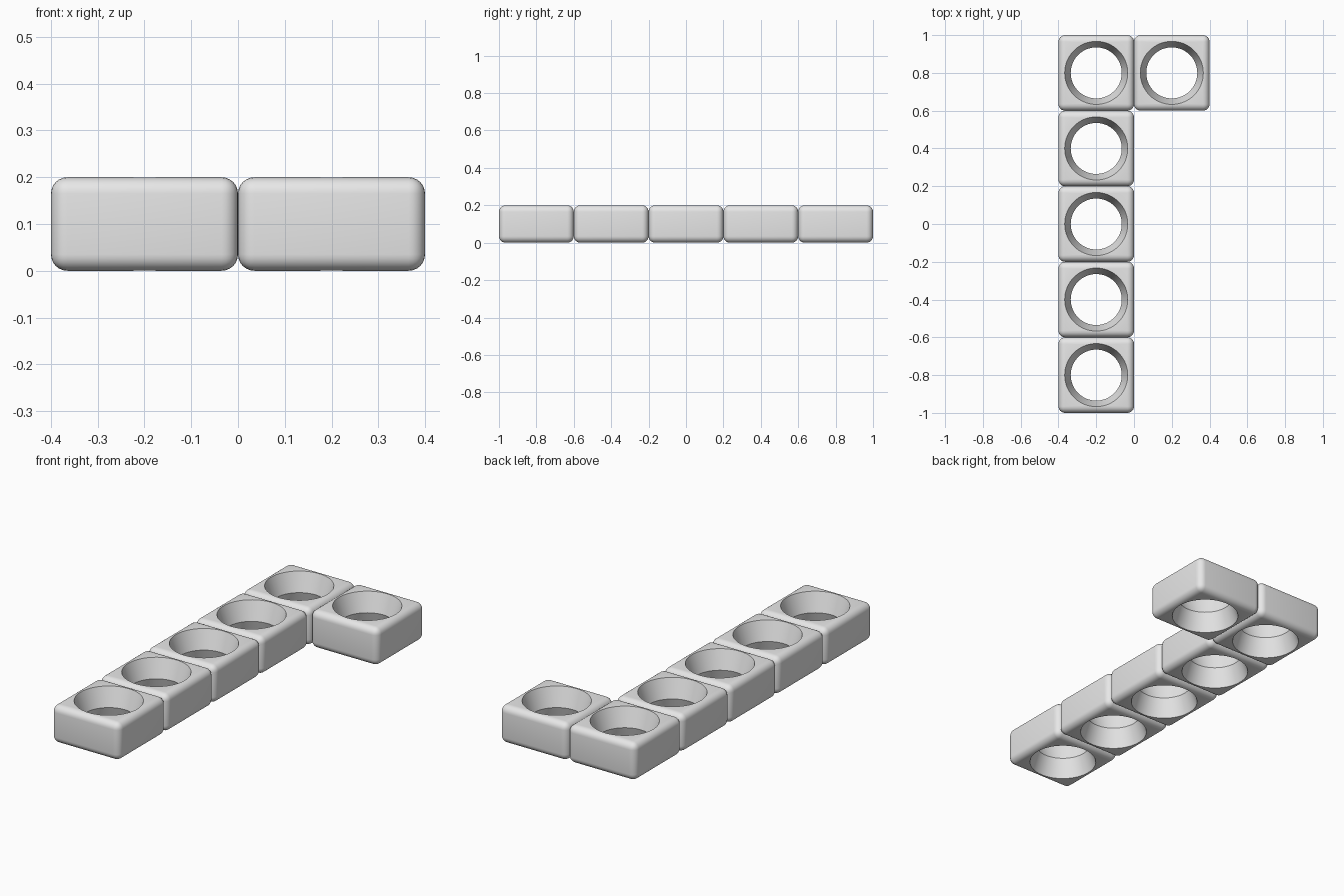
import bpy, bmesh, math

if "Cube" in bpy.data.objects:
    bpy.data.objects.remove(bpy.data.objects["Cube"])

SIZE, HEIGHT = 0.4, 0.2
ROUND = 0.035
RIM, NECK = 0.167, 0.135

# Single grey material
grey = bpy.data.materials.new("plain_grey")
grey.use_nodes = True
colour = (0.8, 0.8, 0.8, 1)
grey.diffuse_color = colour
grey.node_tree.nodes["Principled BSDF"].inputs["Base Color"].default_value = colour


def link(name, bm):
    mesh = bpy.data.meshes.new(name)
    bm.normal_update()
    bm.to_mesh(mesh)
    bm.free()
    obj = bpy.data.objects.new(name, mesh)
    bpy.context.collection.objects.link(obj)
    return obj


def make_cutter():
    """Hourglass: two cones meeting at a narrow waist, overshooting the block."""
    bm = bmesh.new()
    over = 0.02
    wide = NECK + (RIM - NECK) * (HEIGHT / 2 + over) / (HEIGHT / 2)
    steps = 64
    rings = []
    for z, r in ((-over, wide), (HEIGHT / 2, NECK), (HEIGHT + over, wide)):
        angles = [math.tau * i / steps for i in range(steps)]
        rings.append([bm.verts.new((r * math.cos(a), r * math.sin(a), z)) for a in angles])
    for low, high in zip(rings, rings[1:]):
        for i in range(steps):
            j = (i + 1) % steps
            bm.faces.new((low[i], low[j], high[j], high[i]))
    bm.faces.new(rings[0][::-1])
    bm.faces.new(rings[-1])
    return link("hole_cutter", bm)


def make_block():
    """Rounded square block with the waisted hole through it."""
    bm = bmesh.new()
    bmesh.ops.create_cube(bm, size=1)
    bmesh.ops.scale(bm, vec=(SIZE, SIZE, HEIGHT), verts=bm.verts)
    bmesh.ops.translate(bm, vec=(0, 0, HEIGHT / 2), verts=bm.verts)
    bmesh.ops.bevel(bm, geom=bm.edges[:], offset=ROUND, segments=6,
                    profile=0.5, affect='EDGES')
    block = link("block_template", bm)
    cutter = make_cutter()
    cut = block.modifiers.new("hole", 'BOOLEAN')
    cut.operation = 'DIFFERENCE'
    cut.solver = 'EXACT'
    cut.object = cutter
    graph = bpy.context.evaluated_depsgraph_get()
    mesh = bpy.data.meshes.new_from_object(block.evaluated_get(graph))
    mesh.materials.clear()
    mesh.materials.append(grey)
    bpy.data.objects.remove(block)
    bpy.data.objects.remove(cutter)
    return mesh


# Row of five blocks plus one beside the rear block
block_mesh = make_block()
places = [(f"row_block_{i + 1}", -SIZE / 2, (i - 2) * SIZE) for i in range(5)]
places.append(("side_block", SIZE / 2, 2 * SIZE))
bpy.ops.object.select_all(action='DESELECT')
for name, x, y in places:
    obj = bpy.data.objects.new(name, block_mesh.copy())
    obj.location = (x, y, 0)
    bpy.context.collection.objects.link(obj)
    obj.select_set(True)
    bpy.context.view_layer.objects.active = obj
bpy.ops.object.shade_smooth_by_angle(angle=math.radians(30))
